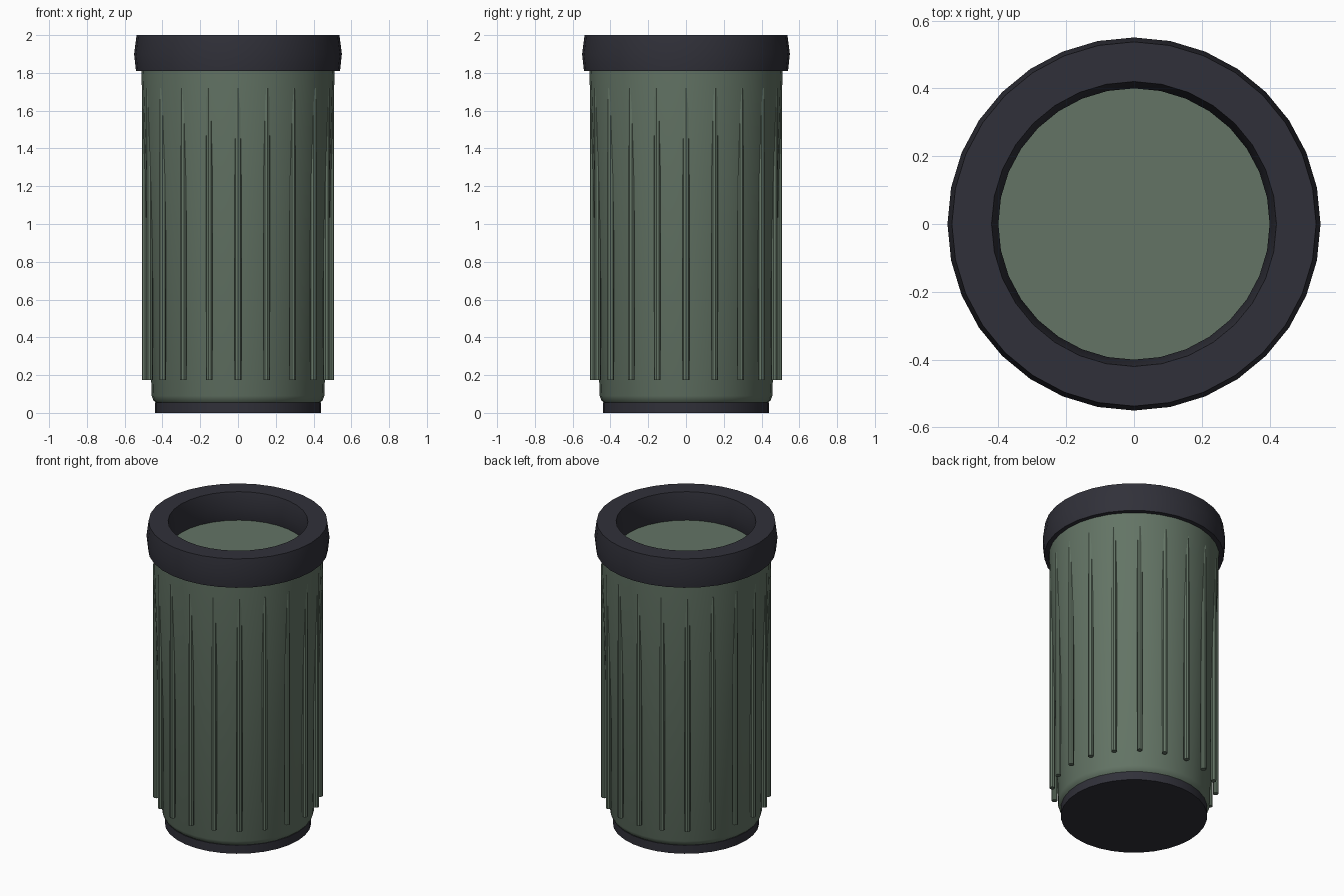
import bpy, bmesh, math
from mathutils import Matrix

SIDES = 32
RIBS = 20

cube = bpy.data.objects.get("Cube")
if cube:
    bpy.data.objects.remove(cube, do_unlink=True)


def material(name, rgb):
    mat = bpy.data.materials.new(name)
    mat.use_nodes = True
    mat.diffuse_color = (*rgb, 1)
    bsdf = next(n for n in mat.node_tree.nodes if n.type == 'BSDF_PRINCIPLED')
    bsdf.inputs["Base Color"].default_value = (*rgb, 1)
    return mat


def finish(name, bm, mat):
    """Turn a bmesh into a shaded object with one material."""
    bmesh.ops.recalc_face_normals(bm, faces=bm.faces)
    mesh = bpy.data.meshes.new(name)
    bm.to_mesh(mesh)
    bm.free()
    mesh.materials.append(mat)
    obj = bpy.data.objects.new(name, mesh)
    bpy.context.collection.objects.link(obj)
    bpy.ops.object.select_all(action='DESELECT')
    obj.select_set(True)
    bpy.context.view_layer.objects.active = obj
    bpy.ops.object.shade_smooth_by_angle(angle=math.radians(30))
    return obj


def lathe(name, profile, mat, closed=False):
    """Revolve (radius, height) points about z; cap the ends or close the loop."""
    bm = bmesh.new()
    rings = []
    for r, z in profile:
        angles = [math.tau * i / SIDES for i in range(SIDES)]
        rings.append([bm.verts.new((r * math.cos(a), r * math.sin(a), z)) for a in angles])
    pairs = list(zip(rings, rings[1:]))
    if closed:
        pairs.append((rings[-1], rings[0]))
    else:
        bm.faces.new(rings[0])
        bm.faces.new(rings[-1])
    for low, high in pairs:
        for i in range(SIDES):
            j = (i + 1) % SIDES
            bm.faces.new((low[i], low[j], high[j], high[i]))
    return finish(name, bm, mat)


green = material("muted green", (0.125, 0.175, 0.13))
dark = material("dark charcoal", (0.03, 0.03, 0.041))

# Foot and tapered body with a rounded lower edge
lathe("base", [(0.44, 0), (0.44, 0.056)], dark)
lathe("body", [(0.43, 0.05), (0.448, 0.066), (0.457, 0.09), (0.512, 1.812)], green)

# Heavy rim, bulging on its inner and outer walls
lathe("rim", [(0.54, 1.81), (0.55, 1.9), (0.537, 2.0),
              (0.42, 2.0), (0.4, 1.9), (0.418, 1.81)], dark, closed=True)

# Upright ribs that sink into the widening body
bm = bmesh.new()
bottom, top = 0.175, 1.72
for i in range(RIBS):
    place = (Matrix.Rotation(math.tau * i / RIBS, 4, 'Z')
             @ Matrix.Translation((0.492, 0, (bottom + top) / 2)))
    bmesh.ops.create_cone(bm, cap_ends=True, segments=8, radius1=0.0175,
                          radius2=0.0175, depth=top - bottom, matrix=place)
ribs = finish("ribs", bm, green)
for poly in ribs.data.polygons:
    poly.use_smooth = True
bpy.ops.object.shade_smooth_by_angle(angle=math.radians(50))
